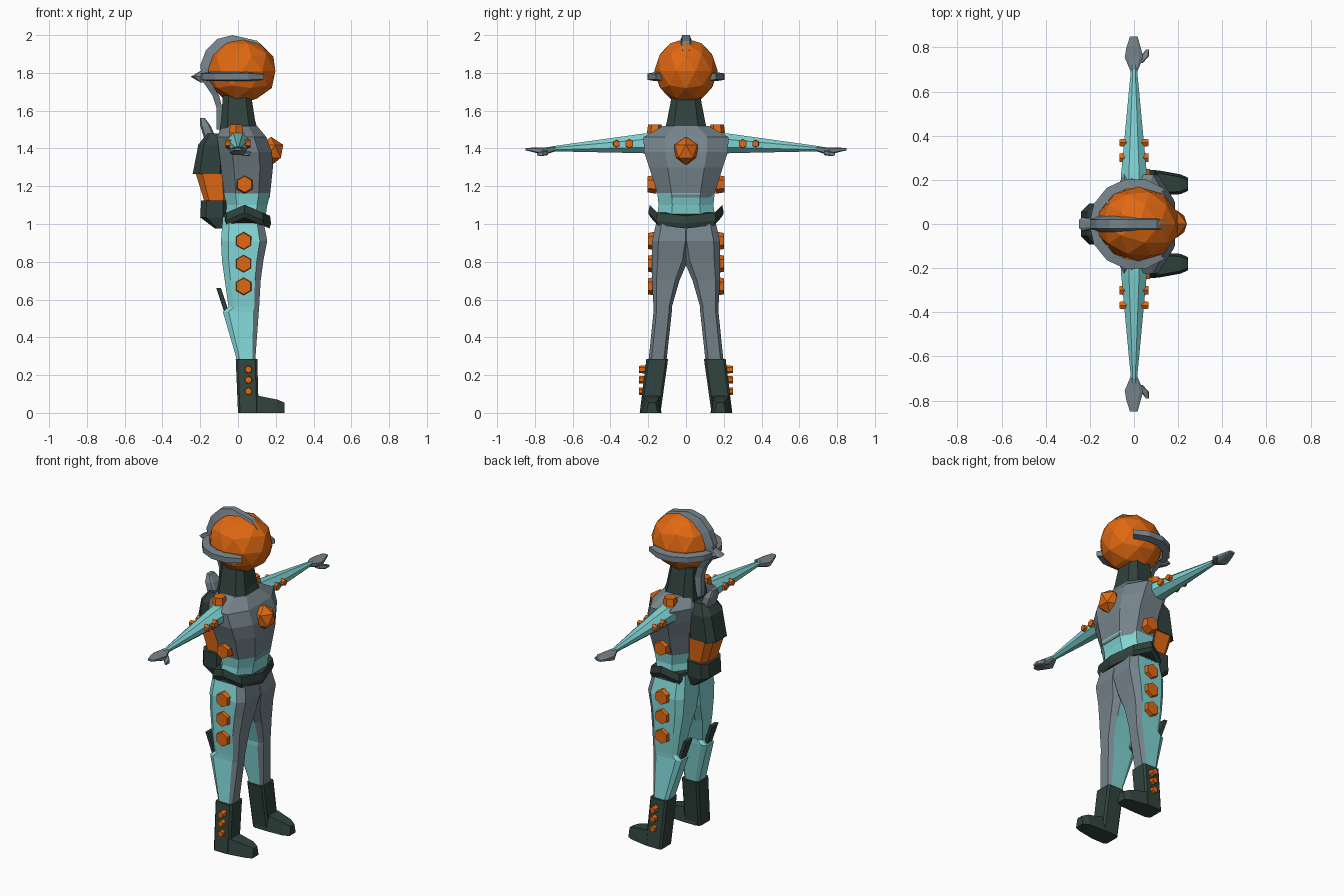
import bpy, bmesh, math
from mathutils import Vector, Matrix


def material(name, rgb):
    m = bpy.data.materials.new(name)
    m.diffuse_color = (*rgb, 1)
    return m


TEAL = material("teal", (0.22, 0.66, 0.66))
ORANGE = material("orange", (0.75, 0.14, 0.006))
DARK = material("dark", (0.03, 0.055, 0.047))
GREY = material("grey", (0.18, 0.23, 0.26))


def finish(name, bm, mats, mirror=False):
    bmesh.ops.recalc_face_normals(bm, faces=bm.faces)
    me = bpy.data.meshes.new(name)
    bm.to_mesh(me)
    bm.free()
    for m in mats:
        me.materials.append(m)
    ob = bpy.data.objects.new(name, me)
    bpy.context.collection.objects.link(ob)
    if mirror:
        mod = ob.modifiers.new("mirror", 'MIRROR')
        mod.use_axis = (False, True, False)
        mod.use_mirror_merge = False
    return ob


def skin(name, rings, mats, mirror=False, pick=None):
    """Bridge rings of points; pick(i) gives the material slot of strip i."""
    bm = bmesh.new()
    vs = [[bm.verts.new(p) for p in r] for r in rings]
    n = len(vs[0])
    for a, b in zip(vs, vs[1:]):
        for i in range(n):
            j = (i + 1) % n
            f = bm.faces.new((a[i], a[j], b[j], b[i]))
            f.material_index = pick(i) if pick else 0
    bm.faces.new(vs[0])
    bm.faces.new(vs[-1])
    return finish(name, bm, mats, mirror)


def loft(name, secs, mats, c=0.4, axis='z', mirror=False, pick=None):
    """Chamfered box sections (t, a0, a1, b0, b1) stacked along z or y."""
    k = 1 - c
    unit = [(1, -k), (1, k), (k, 1), (-k, 1), (-1, k), (-1, -k), (-k, -1), (k, -1)]
    rings = []
    for t, a0, a1, b0, b1 in secs:
        pts = [((a0 + a1) / 2 + u * (a1 - a0) / 2, (b0 + b1) / 2 + v * (b1 - b0) / 2)
               for u, v in unit]
        rings.append([(a, b, t) if axis == 'z' else (a, t, b) for a, b in pts])
    return skin(name, rings, mats, mirror, pick)


def body(name, secs, mat, c=0.4):
    """Symmetric loft from (z, x0, x1, half width)."""
    return loft(name, [(z, x0, x1, -w, w) for z, x0, x1, w in secs], [mat], c)


def stud(name, loc, direction, r, depth, mirror=True):
    bm = bmesh.new()
    rot = Vector(direction).to_track_quat('Z', 'Y').to_matrix().to_4x4()
    bmesh.ops.create_cone(bm, cap_ends=True, segments=6, radius1=r, radius2=r * 0.85,
                          depth=depth, matrix=Matrix.Translation(loc) @ rot)
    finish(name, bm, [ORANGE], mirror)


def ball(name, loc, scale, sub):
    bm = bmesh.new()
    bmesh.ops.create_icosphere(bm, subdivisions=sub, radius=1,
                               matrix=Matrix.Translation(loc) @ Matrix.Diagonal((*scale, 1)))
    finish(name, bm, [ORANGE])


# Head, neck and chest light
ball("head", (0.02, 0, 1.81), (0.187, 0.168, 0.172), 2)
body("neck", [(1.48, -0.10, 0.11, 0.115), (1.55, -0.09, 0.09, 0.10), (1.68, -0.08, 0.07, 0.075)], DARK)
ball("chest_light", (0.175, 0, 1.385), (0.072, 0.072, 0.077), 1)

# Helmet side band wrapping round the back
rings = []
for i in range(11):
    a = math.radians(50 + 26 * i)
    h = 0.02 if i in (0, 10) else 0.024
    rings.append([(0.005 + r * math.cos(a), r * math.sin(a), 1.78 + z)
                  for r, z in ((0.165, -h), (0.208, -h * 0.7), (0.208, h * 0.7), (0.165, h))])
skin("helmet_band", rings, [GREY])
body("helmet_spike", [(1.75, -0.2, -0.17, 0.02), (1.78, -0.25, -0.17, 0.03), (1.81, -0.2, -0.17, 0.02)], GREY)

# Helmet crest over the top, running down behind the neck
outer = [(0.15, 1.92), (0.10, 1.97), (-0.03, 2.0), (-0.11, 1.98), (-0.17, 1.92), (-0.2, 1.84),
         (-0.19, 1.76), (-0.135, 1.68), (-0.115, 1.62), (-0.115, 1.50)]
inner = [(0.13, 1.91), (0.08, 1.93), (-0.03, 1.95), (-0.09, 1.93), (-0.13, 1.88), (-0.15, 1.82),
         (-0.15, 1.76), (-0.10, 1.68), (-0.085, 1.62), (-0.085, 1.50)]
skin("helmet_crest", [[(p[0], -0.02, p[1]), (p[0], 0.02, p[1]), (q[0], 0.038, q[1]), (q[0], -0.038, q[1])]
                      for p, q in zip(outer, inner)], [GREY])

# Torso and waist
body("torso", [(1.14, -0.07, 0.168, 0.145), (1.30, -0.09, 0.185, 0.195), (1.38, -0.10, 0.18, 0.222),
               (1.46, -0.11, 0.15, 0.225), (1.52, -0.08, 0.10, 0.12)], GREY, 0.5)
body("waist", [(1.0, -0.07, 0.14, 0.16), (1.10, -0.06, 0.155, 0.145), (1.165, -0.075, 0.172, 0.152)], TEAL, 0.5)

# Belt, raised at the hips
rings = []
for dz, s in ((-0.055, 0.94), (-0.03, 1.0), (0.012, 0.96)):
    ring = []
    for i in range(8):
        a = i * math.pi / 4
        x, y = 0.14 * math.cos(a), 0.2 * math.sin(a)
        ring.append((0.035 + x * s, y * s * (1 if i % 2 == 0 else 1.12), 1.09 + dz - 0.42 * abs(x)))
    rings.append(ring)
skin("belt", rings, [DARK])

# Legs: grey front strips, teal elsewhere
loft("leg", [(1.04, -0.08, 0.13, -0.03, 0.15), (0.91, -0.09, 0.155, -0.03, 0.18),
             (0.81, -0.085, 0.135, -0.012, 0.18), (0.70, -0.07, 0.12, 0.035, 0.18),
             (0.56, -0.05, 0.112, 0.075, 0.172), (0.535, -0.08, 0.11, 0.075, 0.172),
             (0.26, 0.0, 0.09, 0.105, 0.20)],
     [TEAL, GREY], 0.32, mirror=True, pick=lambda i: 1 if i in (0, 1, 7) else 0)
loft("knee_fin", [(0.54, -0.075, -0.05, 0.10, 0.15), (0.66, -0.115, -0.09, 0.095, 0.155)],
     [DARK], 0.2, mirror=True)

# Boots
loft("boot_shaft", [(0.0, 0.0, 0.11, 0.135, 0.245), (0.285, -0.012, 0.102, 0.095, 0.21)],
     [DARK], 0.2, mirror=True)
foot = []
for x, y0, y1, z in ((0.02, 0.13, 0.245, 0.09), (0.11, 0.13, 0.243, 0.09),
                     (0.21, 0.135, 0.225, 0.07), (0.245, 0.15, 0.21, 0.055)):
    foot.append([(x, y0, 0), (x, y1, 0), (x, y1 - 0.012, z), (x, y0 + 0.012, z)])
skin("boot_foot", foot, [DARK], True)

# Arms and hands
loft("arm", [(0.19, -0.06, 0.06, 1.37, 1.482), (0.23, -0.058, 0.058, 1.375, 1.478),
             (0.72, -0.012, 0.012, 1.385, 1.41)], [TEAL], 0.6, 'y', True)
loft("hand", [(0.69, -0.015, 0.015, 1.385, 1.41), (0.755, -0.042, 0.042, 1.365, 1.405),
              (0.80, -0.034, 0.03, 1.378, 1.405), (0.85, -0.018, 0.016, 1.39, 1.402)],
     [GREY], 0.4, 'y', True)
loft("thumb", [(0.73, 0.01, 0.04, 1.365, 1.39), (0.76, 0.03, 0.068, 1.36, 1.385),
               (0.79, 0.055, 0.068, 1.362, 1.375)], [GREY], 0.3, 'y', True)

# Backpack
body("pack_top", [(1.265, -0.24, -0.06, 0.092), (1.42, -0.21, -0.06, 0.092), (1.48, -0.165, -0.08, 0.065)], DARK)
body("pack_tank", [(1.11, -0.175, -0.05, 0.075), (1.27, -0.225, -0.05, 0.087)], ORANGE)
body("pack_base", [(0.975, -0.12, -0.06, 0.075), (1.035, -0.2, -0.05, 0.095), (1.125, -0.195, -0.05, 0.095)], DARK)
body("pack_antenna", [(1.44, -0.175, -0.11, 0.05), (1.52, -0.2, -0.145, 0.045), (1.56, -0.2, -0.175, 0.025)], GREY, 0.3)

# Round studs on thighs, ribs, boots, shoulders and arms
for z in (0.91, 0.79, 0.67):
    stud("thigh_stud", (0.03, 0.18, z), (0, 1, 0), 0.05, 0.04)
stud("rib_stud", (0.035, 0.18, 1.21), (0, 1, 0.0), 0.05, 0.045)
for z in (0.23, 0.175, 0.115):
    stud("boot_stud", (0.055, 0.23, z), (0, 1, 0), 0.022, 0.04)
stud("shoulder_stud", (-0.01, 0.165, 1.505), (0, 0, 1), 0.042, 0.045)
for y, r in ((0.30, 0.026), (0.368, 0.021)):
    for s in (1, -1):
        stud("arm_stud", (s * 0.05, y, 1.425), (s, 0, 0), r, 0.03)
